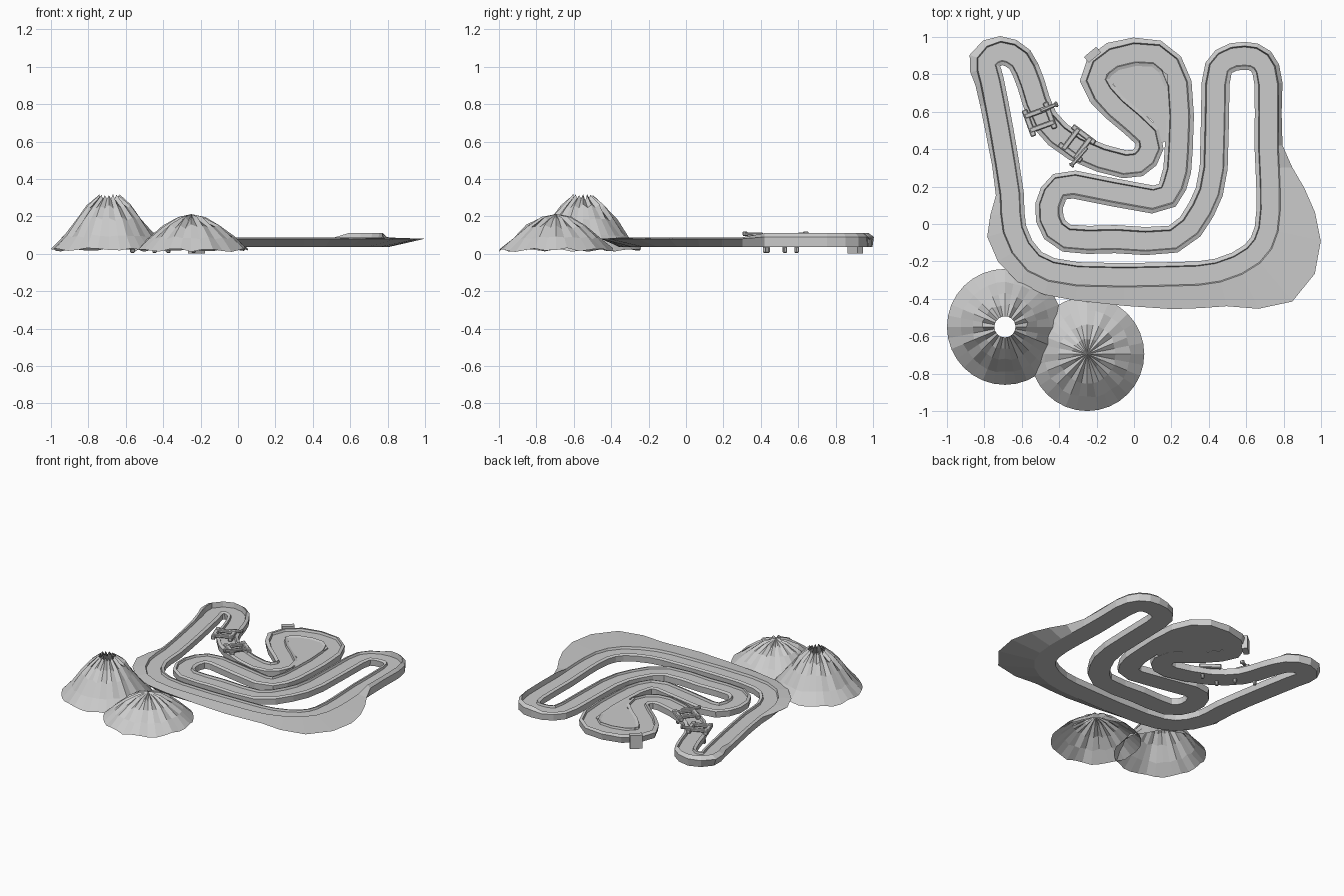
import bpy, bmesh, math, random
from mathutils import Vector, Matrix

if "Cube" in bpy.data.objects:
    bpy.data.objects.remove(bpy.data.objects["Cube"])

random.seed(4)
grey = bpy.data.materials.new("plain grey")
grey.diffuse_color = (0.6, 0.6, 0.6, 1)
grey.use_nodes = True
grey.node_tree.nodes["Principled BSDF"].inputs["Base Color"].default_value = grey.diffuse_color


def make_object(name, bm):
    me = bpy.data.meshes.new(name)
    bm.to_mesh(me)
    bm.free()
    me.materials.append(grey)
    ob = bpy.data.objects.new(name, me)
    bpy.context.collection.objects.link(ob)
    return ob


def box(bm, centre, size, angle=0.0):
    m = (Matrix.Translation(centre) @ Matrix.Rotation(angle, 4, 'Z')
         @ Matrix.Diagonal((*size, 1)))
    bmesh.ops.create_cube(bm, size=1, matrix=m)


# Closed centre line of the road: x, y (anticlockwise around the outer side)
path = [(-.77, .76), (-.72, .5), (-.665, .16), (-.65, -.03), (-.54, -.21),
        (-.3, -.28), (.2, -.28), (.45, -.26), (.64, -.17), (.72, -.03),
        (.73, .19), (.72, .42), (.72, .75), (.68, .87), (.59, .90),
        (.48, .87), (.435, .75), (.425, .3), (.36, .08), (.21, -.08),
        (-.1, -.08), (-.36, -.075), (-.45, .03), (-.43, .16), (-.32, .21),
        (.1, .13), (.21, .21), (.24, .4), (.235, .75), (.12, .91),
        (-.11, .89), (-.205, .77), (-.1, .62), (.07, .47), (.06, .36),
        (-.05, .32), (-.31, .41), (-.48, .56), (-.55, .75), (-.61, .88),
        (-.71, .925), (-.79, .87)]
# Places where the ground beside the road is wider on the outer side
outer = {0: .08, 3: .14, 4: .13, 5: .13, 6: .175, 7: .185, 8: .32, 9: .285,
         10: .18, 30: .085, 31: .085, 40: .08, 41: .095}
n = len(path)
pts = [Vector((*p, outer.get(i, .074))) for i, p in enumerate(path)]

# Smooth the line once (Catmull-Rom midpoints)
line = []
for i in range(n):
    a, b, c, d = (pts[(i + k) % n] for k in (-1, 0, 1, 2))
    line += [b, (9 * (b + c) - a - d) / 16]

# Sweep the road section: base, edge, kerb, floor, kerb, edge, base
bm = bmesh.new()
rings = []
for i, p in enumerate(line):
    t = (line[(i + 1) % len(line)] - line[i - 1]).xy.normalized()
    side = Vector((t.y, -t.x))
    w, wi = p.z, .076
    raised = p.x > .55 and p.y > .38 or p.x < -.6 and p.y > .7
    crest = .11 if raised else .088
    section = [(-wi * .95, .035), (-wi, .08), (-wi * .72, .087), (-wi * .66, .072),
               (.046, .072), (.052, crest), (w, .09 if raised else .08),
               (min(w, .072), .035)]
    rings.append([bm.verts.new((p.x + side.x * o, p.y + side.y * o, z))
                  for o, z in section])
for i, r in enumerate(rings):
    s = rings[(i + 1) % len(rings)]
    for k in range(8):
        m = (k + 1) % 8
        bm.faces.new((r[k], r[m], s[m], s[k]))
bmesh.ops.recalc_face_normals(bm, faces=bm.faces)
make_object("race_road", bm)

# Raised ground filling the middle loop
bm = bmesh.new()
rim = [(-.15, .8), (-.08, .84), (.1, .85), (.18, .8), (.19, .45), (.14, .43),
       (.1, .55), (-.06, .68)]
f = bm.faces.new([bm.verts.new((x, y, .036)) for x, y in rim])
ext = bmesh.ops.extrude_face_region(bm, geom=[f])
bmesh.ops.translate(bm, vec=(0, 0, .045),
                    verts=[v for v in ext["geom"] if isinstance(v, bmesh.types.BMVert)])
bmesh.ops.recalc_face_normals(bm, faces=bm.faces)
make_object("infield", bm)


# Mountains: open faceted shells, ragged towards the top
def mountain(name, cx, cy, profile, segs=32):
    bm = bmesh.new()
    rows = []
    for j, (r, z) in enumerate(profile):
        row = []
        for k in range(segs):
            a = math.tau * k / segs
            ridge = .003 * j * (-1) ** k if j else .006 * math.sin(9 * a)
            dz = 0 if r == 0 else ridge + random.uniform(-.006, .006)
            dr = random.uniform(-.006, .006) if 0 < j < len(profile) - 1 else 0
            row.append(bm.verts.new((cx + (r + dr) * math.cos(a),
                                     cy + (r + dr) * math.sin(a), z + dz)))
        rows.append(row)
    for lo, hi in zip(rows, rows[1:]):
        for k in range(segs):
            m = (k + 1) % segs
            bm.faces.new((lo[k], lo[m], hi[m], hi[k]))
    bmesh.ops.remove_doubles(bm, verts=bm.verts, dist=.0005)
    make_object(name, bm)


mountain("crater_mountain", -.69, -.55,
         [(.31, .022), (.24, .095), (.175, .185), (.12, .25), (.056, .302)])
mountain("peak_mountain", -.25, -.695,
         [(.305, .02), (.23, .085), (.155, .145), (.08, .185), (0, .212)])


# Frames over the road: two rails, two crossbars, feet and a side arm
def frame(name, cx, cy, angle, arm):
    bm = bmesh.new()
    for s in (-1, 1):
        box(bm, (0, s * .06, .09), (.15, .03, .03))
        box(bm, (s * .04, 0, .096), (.028, .14, .022))
        box(bm, (s * .05, s * .045, .022), (.022, .022, .034))
    bmesh.ops.transform(bm, verts=bm.verts, matrix=Matrix.Translation((cx, cy, 0))
                        @ Matrix.Rotation(angle, 4, 'Z'))
    # Arm between two points in plan, with a knob at its tip
    (x0, y0), (x1, y1) = arm
    turn = math.atan2(y1 - y0, x1 - x0)
    box(bm, ((x0 + x1) / 2, (y0 + y1) / 2, .104),
        (math.hypot(x1 - x0, y1 - y0), .02, .018), turn)
    box(bm, (x1, y1, .108), (.016, .03, .024), turn)
    ob = make_object(name, bm)
    bev = ob.modifiers.new("rounded edges", 'BEVEL')
    bev.width = .005
    bev.segments = 1


frame("upper_frame", -.505, .56, math.radians(-70), ((-.5, .605), (-.415, .64)))
frame("lower_frame", -.305, .43, math.radians(-37), ((-.25, .41), (-.333, .315)))

# Small block on the back edge of the middle loop
bm = bmesh.new()
box(bm, (-.222, .905, .052), (.085, .04, .1), math.radians(40))
make_object("edge_block", bm)
